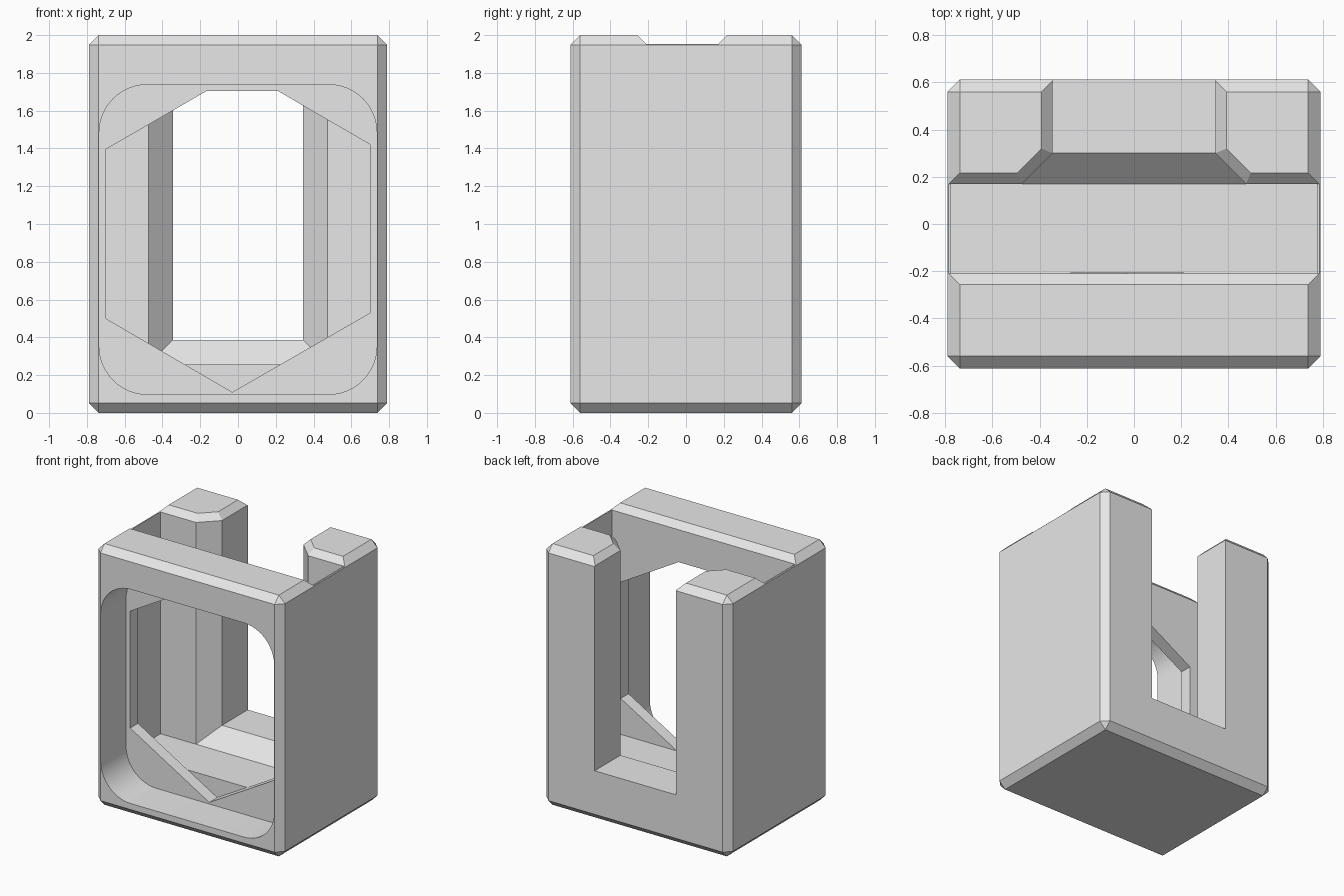
import bpy, bmesh, math

old = bpy.data.objects.get("Cube")
if old:
    bpy.data.objects.remove(old, do_unlink=True)

HX, HY, H, CH = 0.79, 0.612, 2.0, 0.052     # block half sizes, height, chamfer
FRONT, BACK, FLOOR = -0.21, 0.17, 0.255     # cavity limits
GAP, SLOPE = 0.345, 0.13                    # rear opening half width, bevel into it

grey = bpy.data.materials.new("plain grey")
grey.use_nodes = True
grey.diffuse_color = (0.8, 0.8, 0.8, 1)
grey.node_tree.nodes["Principled BSDF"].inputs["Base Color"].default_value = (0.8, 0.8, 0.8, 1)


def finish(bm, name):
    bmesh.ops.recalc_face_normals(bm, faces=bm.faces)
    mesh = bpy.data.meshes.new(name)
    bm.to_mesh(mesh)
    bm.free()
    mesh.materials.append(grey)
    obj = bpy.data.objects.new(name, mesh)
    bpy.context.collection.objects.link(obj)
    return obj


def loft(name, rings):
    """Closed solid through rings that have equal point counts."""
    bm = bmesh.new()
    loops = [[bm.verts.new(p) for p in ring] for ring in rings]
    n = len(loops[0])
    for a, b in zip(loops, loops[1:]):
        for i in range(n):
            j = (i + 1) % n
            bm.faces.new((a[i], a[j], b[j], b[i]))
    bm.faces.new(loops[0])
    bm.faces.new(loops[-1])
    return finish(bm, name)


def prism_y(name, outline, y0, y1):
    return loft(name, [[(x, y, z) for x, z in outline] for y in (y0, y1)])


def wall_ring(y, half, z):
    return [(-half, y, z), (half, y, z), (half, y, H + 0.3), (-half, y, H + 0.3)]


# Chamfered outer block
bm = bmesh.new()
bmesh.ops.create_cube(bm, size=1)
for v in bm.verts:
    v.co = (v.co.x * 2 * HX, v.co.y * 2 * HY, (v.co.z + 0.5) * H)
bmesh.ops.bevel(bm, geom=bm.edges[:], offset=CH, segments=1, affect='EDGES')
body = finish(bm, "housing_block")

cutters = []

# Cavity between the front wall and the rear posts, open at the top
cutters.append(loft("cavity", [wall_ring(y, 0.775, FLOOR) for y in (FRONT, BACK)]))

# Rear opening with sloped sides and sill
wide = GAP + SLOPE
cutters.append(loft("rear_opening", [
    wall_ring(0, wide, FLOOR), wall_ring(BACK, wide, FLOOR),
    wall_ring(BACK + SLOPE, GAP, FLOOR + SLOPE), wall_ring(1, GAP, FLOOR + SLOPE)]))

# Rounded recess in the front
R = 0.255
outline = []
for k, (cx, cz) in enumerate([(1, 1), (-1, 1), (-1, -1), (1, -1)]):
    for s in range(13):
        a = math.radians(90 * k + 7.5 * s)
        outline.append((cx * (0.735 - R) + R * math.cos(a),
                        0.918 + cz * (0.82 - R) + R * math.sin(a)))
cutters.append(prism_y("front_recess", outline, -1, -0.305))

# Clipped, slightly turned six-sided window through the front wall
window = [(-0.7, 0.5), (-0.03, 0.11), (0.7, 0.53), (0.7, 1.42),
          (0.21, 1.705), (-0.165, 1.705), (-0.7, 1.395)]
cutters.append(prism_y("front_window", window, -0.4, FRONT + 0.002))

# Chamfer along the top of the cavity
rim = H - CH + 0.005
grow = 0.1
cutters.append(loft("cavity_rim", [
    [(x, FRONT, rim), (x, BACK, rim), (x, BACK + grow, rim + grow), (x, FRONT - grow, rim + grow)]
    for x in (-1, 1)]))


# Chamfer along the top of the posts, following the opening
def rim_ring(d):
    t = d * math.tan(math.pi / 8)
    half = [(wide + t, 0), (wide + t, BACK + d), (GAP + d, BACK + SLOPE + t), (GAP + d, 1)]
    return [(x, y, rim + d) for x, y in half] + [(-x, y, rim + d) for x, y in reversed(half)]


cutters.append(loft("post_rim", [rim_ring(0), rim_ring(grow)]))

# Cut everything out and drop the cutters
bpy.ops.object.select_all(action='DESELECT')
bpy.context.view_layer.objects.active = body
body.select_set(True)
for cutter in cutters:
    cutter.hide_render = True
    mod = body.modifiers.new(cutter.name, 'BOOLEAN')
    mod.operation = 'DIFFERENCE'
    mod.solver = 'EXACT'
    mod.object = cutter
    bpy.ops.object.modifier_apply(modifier=mod.name)
    bpy.data.objects.remove(cutter, do_unlink=True)

bpy.ops.object.shade_smooth_by_angle(angle=math.radians(25))
